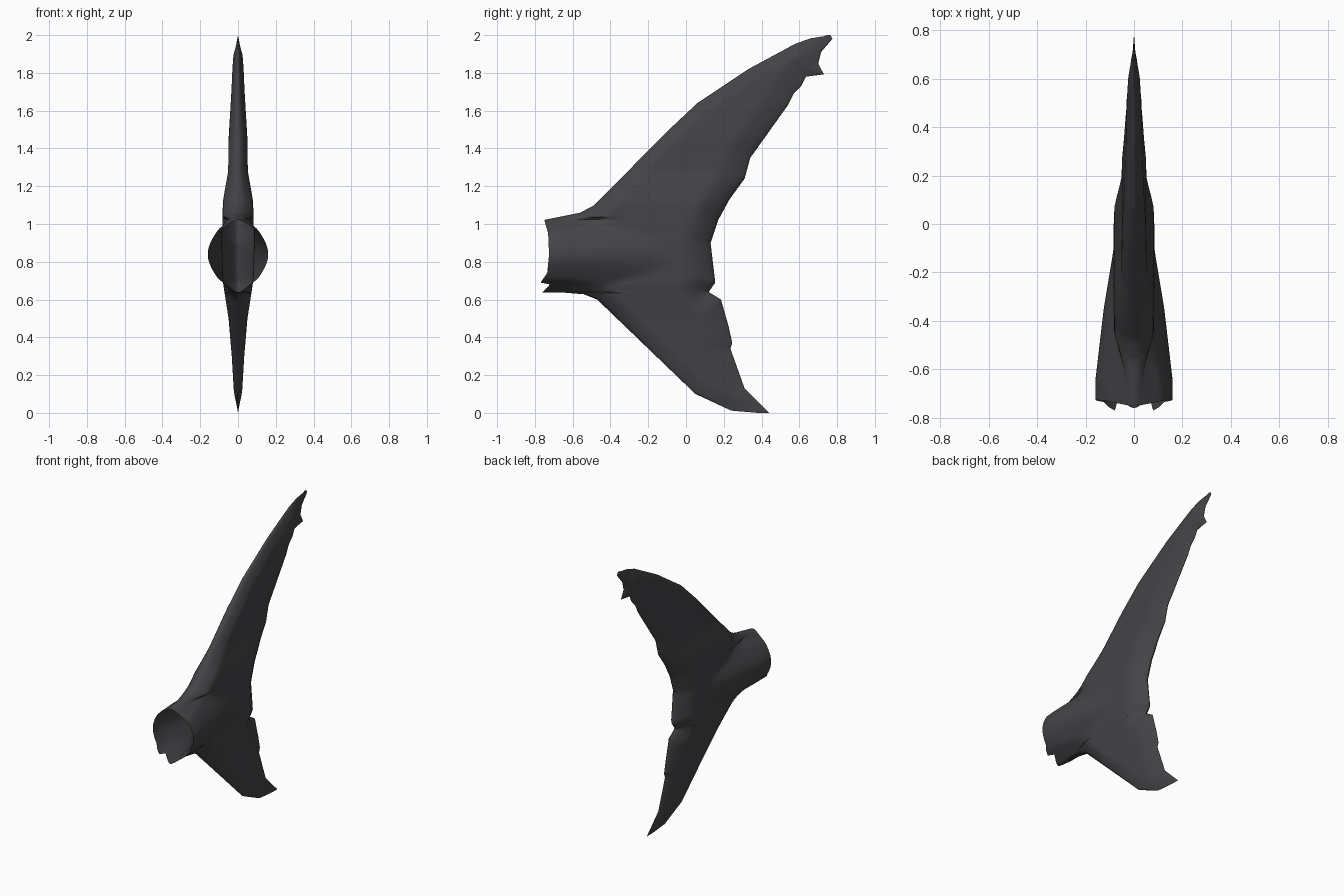
import bpy, bmesh, math
from mathutils import Vector
from mathutils.geometry import intersect_point_line

if "Cube" in bpy.data.objects:
    bpy.data.objects.remove(bpy.data.objects["Cube"])

# Side outline: (y, z) from bottom tip to top tip
LEAD_LOW = [(.38, 0), (.24, .012), (.05, .1), (-.47, .6), (-.54, .628), (-.65, .637), (-.76, .638)]
OPENING = [(-.72, .68), (-.77, .69), (-.735, .74), (-.725, .84), (-.73, .95), (-.75, 1.02)]
LEAD_TOP = [(-.75, 1.022), (-.56, 1.06), (-.485, 1.1), (-.1, 1.49), (.06, 1.64), (.33, 1.82),
            (.58, 1.955), (.66, 1.983), (.73, 1.994), (.745, 2)]
TRAIL = [(.44, 0), (.31, .13), (.235, .34), (.245, .37), (.225, .46), (.185, .6), (.12, .64),
         (.155, .69), (.13, .9), (.17, 1.02), (.23, 1.13), (.31, 1.24), (.34, 1.35), (.54, 1.63),
         (.57, 1.69), (.61, 1.73), (.635, 1.78), (.73, 1.792), (.7, 1.85), (.715, 1.91),
         (.775, 1.98), (.765, 2)]
# Half thickness by height (fin) and by length (tail stem)
FIN = [(.005, 0), (.02, .08), (.033, .3), (.05, .5), (.078, .68), (.085, .9), (.08, 1.12),
       (.052, 1.28), (.05, 1.45), (.035, 1.7), (.026, 1.9), (.015, 2)]
STEM = [(.16, -.8), (.16, -.65), (.125, -.35), (.08, -.08), (.04, .15), (.0, .4)]


def lerp(points, t):
    """Value (first item) at parameter t (second item)."""
    for (a, p), (b, q) in zip(points, points[1:]):
        if p <= t <= q:
            return a + (b - a) * (t - p) / (q - p)
    return points[0][0] if t < points[0][1] else points[-1][0]


def distance(points, y, z):
    p, best = Vector((y, z, 0)), 9.0
    for a, b in zip(points, points[1:]):
        a, b = Vector((*a, 0)), Vector((*b, 0))
        q, f = intersect_point_line(p, a, b)
        q = a.lerp(b, min(1, max(0, f)))
        best = min(best, (p - q).length)
    return best


def half_width(y, z):
    fin = lerp(FIN, z)
    stem = lerp(STEM, y) * math.exp(-((z - .84) / .2) ** 2)
    front = min(distance(LEAD_LOW, y, z), distance(LEAD_TOP, y, z))
    back = distance(TRAIL, y, z)
    # behind the open end the fin thickness never exceeds the stem's taper
    blend = max(0, min(1, (y + .75) / .4)) if .64 <= z <= 1.03 else 1
    body = max(stem, fin * blend)
    return body * min(1, front / .07) ** .5 * min(1, back / .12) ** .7


# Tail fin: horizontal slices from leading to trailing edge, mirrored
LEAD = LEAD_LOW + OPENING + LEAD_TOP
levels = {round(i * .0125, 4) for i in range(161)} | {p[1] for p in LEAD + TRAIL}
COLS = 26
bm = bmesh.new()
rows = []
for z in sorted(levels):
    y0, y1 = lerp(LEAD, z), lerp(TRAIL, z)
    row = []
    for i in range(COLS + 1):
        s = .5 - .5 * math.cos(math.pi * i / COLS)
        y = y0 + (y1 - y0) * s
        row.append(bm.verts.new((half_width(y, z), y, z)))
    rows.append(row)
for a, b in zip(rows, rows[1:]):
    for i in range(COLS):
        bm.faces.new((a[i], a[i + 1], b[i + 1], b[i]))
for f in bm.faces:
    f.smooth = True
mesh = bpy.data.meshes.new("tail_fin")
bm.to_mesh(mesh)
bm.free()
fin = bpy.data.objects.new("tail_fin", mesh)
bpy.context.collection.objects.link(fin)
mirror = fin.modifiers.new("mirror", 'MIRROR')
mirror.use_axis[0] = True
mirror.merge_threshold = .0005

# Dark grey skin
skin = bpy.data.materials.new("dark grey skin")
skin.diffuse_color = (.058, .057, .063, 1)
skin.use_nodes = True
skin.node_tree.nodes["Principled BSDF"].inputs["Base Color"].default_value = skin.diffuse_color
mesh.materials.append(skin)

bpy.context.view_layer.objects.active = fin
fin.select_set(True)
bpy.ops.object.shade_smooth_by_angle(angle=math.radians(50))
